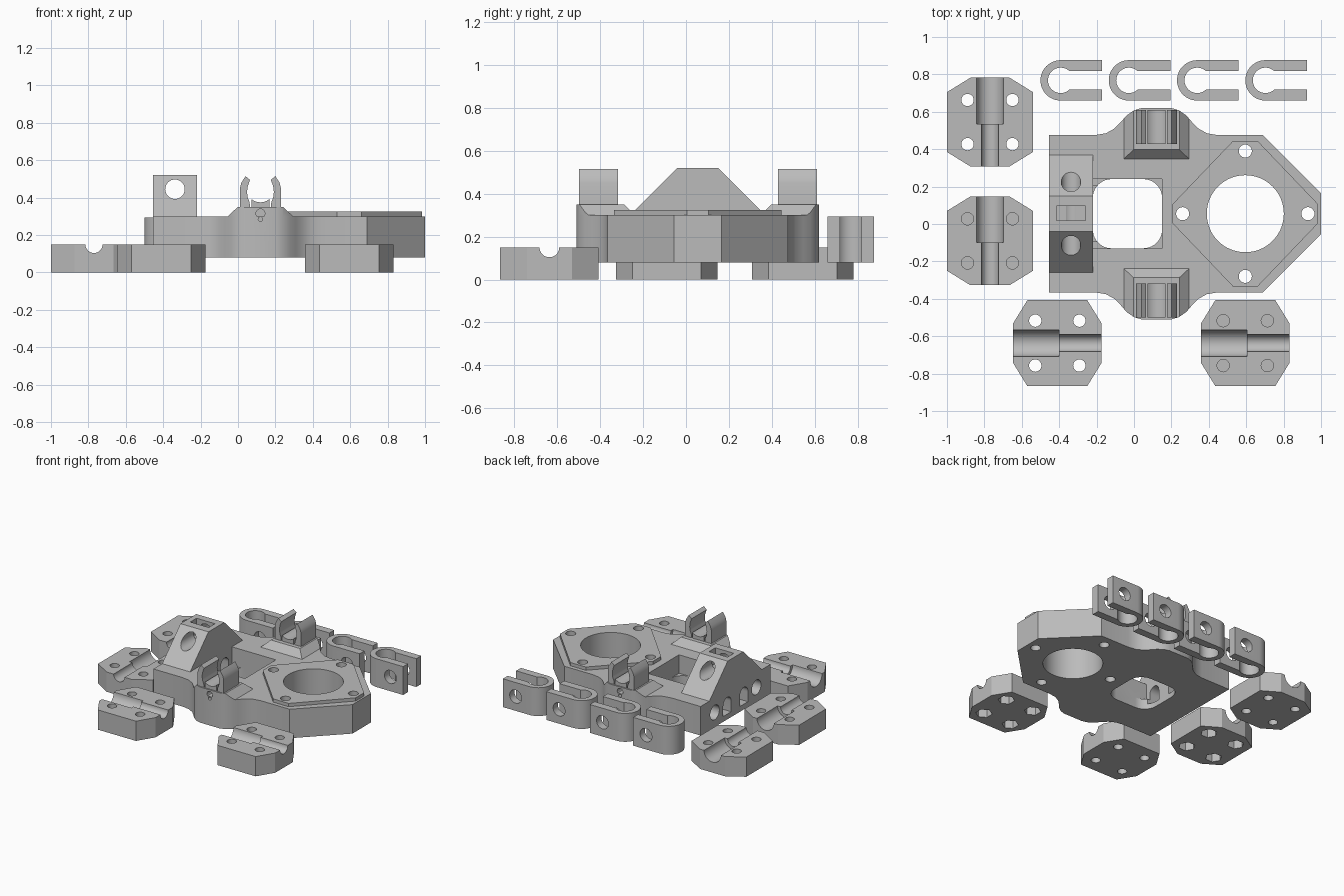
import bpy, bmesh, math
from math import sin, cos, pi, radians

if "Cube" in bpy.data.objects:
    bpy.data.objects.remove(bpy.data.objects["Cube"], do_unlink=True)

grey = bpy.data.materials.new("plain grey")
grey.use_nodes = True
COLOUR = (0.5, 0.5, 0.5, 1)
grey.diffuse_color = COLOUR
grey.node_tree.nodes["Principled BSDF"].inputs["Base Color"].default_value = COLOUR

MID = 0.055          # y of the body's centre line
CX = 0.12            # x of the clip mounts
BOTTOM, DECK = 0.08, 0.30
RING = (0.595, MID)  # centre of the large round hole


def place(u, v, w, axis):
    return {"x": (w, u, v), "y": (u, w, v), "z": (u, v, w)}[axis]


def prism(name, pts, w0, w1, axis="z", top=None):
    """Extrude an outline along an axis; top may be a different outline."""
    bm = bmesh.new()
    lo = [bm.verts.new(place(u, v, w0, axis)) for u, v in pts]
    hi = [bm.verts.new(place(u, v, w1, axis)) for u, v in (top or pts)]
    n = len(pts)
    bm.faces.new(lo)
    bm.faces.new(hi[::-1])
    for i in range(n):
        j = (i + 1) % n
        bm.faces.new((lo[i], hi[i], hi[j], lo[j]))
    bmesh.ops.recalc_face_normals(bm, faces=bm.faces)
    mesh = bpy.data.meshes.new(name)
    bm.to_mesh(mesh)
    bm.free()
    obj = bpy.data.objects.new(name, mesh)
    bpy.context.collection.objects.link(obj)
    mesh.materials.append(grey)
    return obj


def arc(u, v, r, a0, a1, n):
    return [(u + r * cos(radians(a0 + (a1 - a0) * i / n)),
             v + r * sin(radians(a0 + (a1 - a0) * i / n))) for i in range(n + 1)]


def circle(u, v, r, n=32):
    return arc(u, v, r, 0, 360, n)[:-1]


def rect(u0, u1, v0, v1):
    return [(u0, v0), (u1, v0), (u1, v1), (u0, v1)]


def boolean(obj, cutters, operation="DIFFERENCE"):
    bpy.context.view_layer.objects.active = obj
    for c in cutters:
        c.hide_render = True
        m = obj.modifiers.new("cut", "BOOLEAN")
        m.operation, m.solver, m.object = operation, "EXACT", c
        bpy.ops.object.modifier_apply(modifier=m.name)
        bpy.data.objects.remove(c, do_unlink=True)


def hole(u, v, r, w0, w1, axis="z", n=32):
    return prism("cutter", circle(u, v, r, n), w0, w1, axis)


# Body outline: half of it, mirrored over the centre line
bulge = [(0.33, .42), (0.27, .43), (0.225, .455), (0.19, .49),
         (0.16, .525), (0.12, .553), (0.08, .565)]
half = [(-0.455, .42)] + [(CX - u, v) for u, v in bulge]
half += [(CX + u, v) for u, v in reversed(bulge)] + [(0.69, .42), (1.0, .11)]
outline = [(x, MID + v) for x, v in half] + [(x, MID - v) for x, v in reversed(half)]
body = prism("body", outline, BOTTOM, DECK)


def ring_cutters():
    cuts = [hole(*RING, 0.206, 0, 0.6, n=64)]
    for i in range(4):
        a = i * pi / 2
        cuts.append(hole(RING[0] + 0.335 * cos(a), RING[1] + 0.335 * sin(a), 0.035, 0, 0.6))
    return cuts


# Rounded window with a square recess above it
x0, x1, h, r = -0.22, 0.15, 0.185, 0.1
window = []
for sx, sy, a in ((x1 - r, h - r, 0), (x0 + r, h - r, 90), (x0 + r, r - h, 180), (x1 - r, r - h, 270)):
    window += arc(sx, MID + sy, r, a, a + 90, 10)
body_cuts = ring_cutters() + [
    prism("cutter", window, 0, 0.29),
    prism("cutter", rect(x0, x1, MID - h, MID + h), 0.16, 0.4)]

# Sockets in the body's end wall: round outside, arched inside
for s in (-1, 1):
    body_cuts.append(hole(MID + s * 0.25, 0.19, 0.055, -0.6, -0.24, "x"))
    c = MID + s * 0.1
    arch = arc(c, 0.2, 0.048, 0, 180, 14) + [(c - 0.048, 0.12), (c + 0.048, 0.12)]
    body_cuts.append(prism("cutter", arch, -0.6, -0.15, "x"))
    # Small pin hole in each bulge
    w = sorted((MID + s * 0.4, MID + s * 0.7))
    body_cuts.append(hole(CX, 0.285, 0.012, *w, "y", 16))
boolean(body, body_cuts)

# Raised plate around the large hole
plate_pts = []
for sx, sy, order in ((1, 1, 0), (-1, 1, 1), (-1, -1, 0), (1, -1, 1)):
    pair = [(0.39 * sx, 0.05 * sy), (0.065 * sx, 0.39 * sy)]
    plate_pts += pair[::-1] if order else pair
plate = prism("raised_plate", [(RING[0] + u, RING[1] + v) for u, v in plate_pts], DECK - 0.01, 0.325)
boolean(plate, ring_cutters())

# Sloped bracket with a cross bore and a top slot
bracket = prism("bracket", [(MID - 0.315, DECK), (MID + 0.315, DECK),
                            (MID + 0.095, 0.52), (MID - 0.095, 0.52)], -0.455, -0.22, "x")
boolean(bracket, [hole(-0.337, 0.445, 0.052, -0.5, 0.6, "y"),
                  prism("cutter", rect(-0.415, -0.26, 0.02, 0.095), 0.4, 0.6)])

# Clip mounts with a saddle and two sprung prongs, front and back
prong = [(0.110, 0.34), (0.110, 0.45), (0.102, 0.48), (0.080, 0.515), (0.056, 0.495),
         (0.068, 0.46), (0.072, 0.43), (0.068, 0.40), (0.058, 0.375), (0.055, 0.34)]
for s, side in ((-1, "front"), (1, "back")):
    def ends(a, b):
        return sorted((MID + s * a, MID + s * b))
    base = [(CX - .178, MID + s * .29), (CX + .178, MID + s * .29),
            (CX + .178, MID + s * .6), (CX - .178, MID + s * .6)]
    top = [(CX - .122, MID + s * .342), (CX + .122, MID + s * .342),
           (CX + .122, MID + s * .6), (CX - .122, MID + s * .6)]
    mount = prism(side + "_clip_mount", base, DECK - 0.004, 0.35, top=top)
    boolean(mount, [prism("cutter", outline, 0.2, 0.5)], "INTERSECT")
    boolean(mount, [hole(CX, 0.315, 0.024, *ends(0.4, 0.7), "y", 20)])
    for m, hand in ((-1, "right"), (1, "left")):
        prism(f"{side}_{hand}_prong", [(CX + m * u, v) for u, v in prong], *ends(.373, .555), "y")
    saddle = arc(CX, 0.45, 0.075, 230, 310, 12) + [(CX + 0.048, 0.345), (CX - 0.048, 0.345)]
    prism(side + "_saddle", saddle, *ends(.373, .555), "y")

# Row of U-shaped clamps with bored arms
gap = math.degrees(math.asin(0.05 / 0.068))
for i in range(4):
    cx, cy = -0.392 + i * 0.365, 0.768
    u = arc(cx, cy, 0.108, 90, 270, 24) + [(cx + 0.222, cy - 0.108), (cx + 0.222, cy - 0.05)]
    u += arc(cx, cy, 0.068, 360 - gap, gap, 28) + [(cx + 0.222, cy + 0.05), (cx + 0.222, cy + 0.108)]
    clamp = prism(f"clamp_{i + 1}", u, BOTTOM, 0.295)
    boolean(clamp, [hole(cx + 0.115, 0.188, 0.05, 0.5, 1.0, "y")])

# Loose blocks with a stepped groove; two have nut sockets underneath
block_pts = [(-.23, -.16), (-.105, -.237), (.105, -.237), (.23, -.16),
             (.23, .16), (.105, .237), (-.105, .237), (-.23, .16)]
for i, (x, y, turn, nuts) in enumerate(((-.77, .545, 0, False), (-.77, -.09, 0, True),
                                        (-.41, -.637, 90, False), (.595, -.637, 90, True))):
    block = prism(f"grooved_block_{i + 1}", block_pts, 0, 0.15)
    cuts = [hole(0, 0.15, 0.071, -0.01, 0.3, "y", 40), hole(0, 0.15, 0.046, -0.3, 0.1, "y", 40)]
    for sx in (-1, 1):
        for sy in (-1, 1):
            cuts.append(hole(sx * .12, sy * .118, 0.033, 0.075 if nuts else -0.1, 0.3, n=24))
            if nuts:
                cuts.append(hole(sx * .12, sy * .118, 0.058, -0.1, 0.065, n=6))
    boolean(block, cuts)
    block.location = (x, y, 0)
    block.rotation_euler.z = radians(turn)

# Smooth the round walls, keep the edges crisp
bpy.ops.object.select_all(action="DESELECT")
for o in bpy.context.collection.objects:
    if o.type == "MESH":
        o.select_set(True)
        bpy.context.view_layer.objects.active = o
bpy.ops.object.shade_smooth_by_angle(angle=radians(25))
